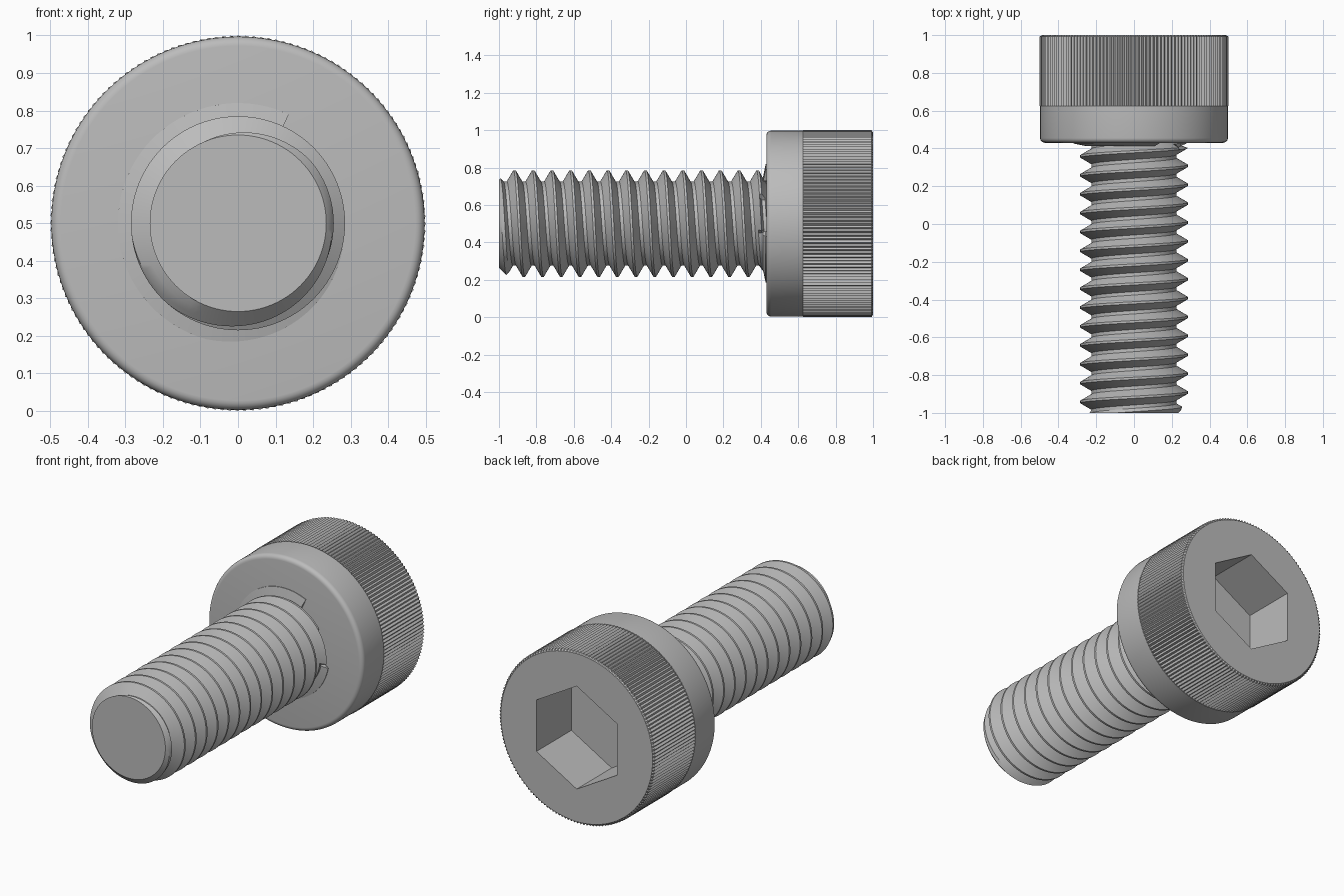
import bpy, bmesh, math

cube = bpy.data.objects.get("Cube")
if cube:
    bpy.data.objects.remove(cube, do_unlink=True)

steel = bpy.data.materials.new("grey_steel")
steel.use_nodes = True
GREY = (0.5, 0.5, 0.5, 1)
steel.diffuse_color = GREY
steel.node_tree.nodes["Principled BSDF"].inputs["Base Color"].default_value = GREY


def grid(name, cols, rows, point):
    """Sheet of quads wrapped around the bolt axis; point gives angle, radius, y."""
    bm = bmesh.new()

    def vert(c, r):
        a, rad, y = point(c, r)
        return bm.verts.new((rad * math.sin(a), y, 0.5 + rad * math.cos(a)))

    v = [[vert(c, r) for r in range(rows)] for c in range(cols)]
    for c in range(cols - 1):
        for r in range(rows - 1):
            bm.faces.new((v[c][r], v[c + 1][r], v[c + 1][r + 1], v[c][r + 1]))
    bmesh.ops.remove_doubles(bm, verts=bm.verts, dist=1e-5)
    bmesh.ops.holes_fill(bm, edges=bm.edges, sides=0)
    bmesh.ops.recalc_face_normals(bm, faces=bm.faces)
    mesh = bpy.data.meshes.new(name)
    bm.to_mesh(mesh)
    bm.free()
    mesh.materials.append(steel)
    obj = bpy.data.objects.new(name, mesh)
    bpy.context.collection.objects.link(obj)
    bpy.ops.object.select_all(action="DESELECT")
    obj.select_set(True)
    bpy.context.view_layer.objects.active = obj
    bpy.ops.object.shade_smooth_by_angle(angle=math.radians(30))
    return obj


# Head: rounded collar, knurled band and hexagonal socket in one turned sheet
TEETH = 156
HEAD_Y = 0.43
SOCKET = 0.258  # half the width across flats
fillet = [(0.472 + 0.025 * math.sin(t * math.pi / 10),
           HEAD_Y + 0.025 * (1 - math.cos(t * math.pi / 10))) for t in range(6)]
head_rows = ([("round", 0, HEAD_Y)] + [("round", r, y) for r, y in fillet]
             + [("round", 0.497, 0.625), ("knurl", 0.5, 0.625), ("knurl", 0.5, 0.992),
                ("round", 0.486, 1), ("hex", SOCKET, 1), ("hex", SOCKET, 0.68),
                ("round", 0, 0.68)])


def head_point(c, r):
    kind, rad, y = head_rows[r]
    a = c * math.pi / TEETH
    if kind == "knurl" and c % 2:
        rad -= 0.01
    if kind == "hex":
        rad /= math.cos(a % (math.pi / 3) - math.pi / 6)
    return a, rad, y


grid("socket_head", 2 * TEETH + 1, len(head_rows), head_point)

# Shank: right-handed helical thread with chamfered tip and short neck
PITCH, SEG, TURNS = 0.1, 96, 18
CREST, DEPTH, TIP = 0.285, 0.06, 0.235
offsets = [-0.041, -0.0235, -0.006, 0.006, 0.0235, 0.041]


def thread_point(c, r):
    turn, i = divmod(r, len(offsets))
    y = -1.117 + PITCH * (turn + c / SEG) + offsets[i]
    rad = CREST - DEPTH * (abs(offsets[i]) - 0.006) / 0.035
    if y <= -1:
        y, rad = -1, TIP
    rad = min(rad, TIP + y + 1)
    if y > 0.405:
        rad = min(rad, 0.25)
    if y > 0.45:
        y, rad = 0.45, 0.25
    return c * math.tau / SEG, rad, y


grid("threaded_shank", SEG + 1, TURNS * len(offsets), thread_point)

# Runout: tapering ridge where the thread meets the head
RUN = 72


def runout_point(c, r):
    t = min(c, RUN) / RUN
    rad = 0.25 if c in (0, RUN + 1) else 0.285 + 0.035 * min(1, t * 3)
    a = math.radians(100 + 285 * t)
    return (a,) + ((0.25, 0.412), (rad, 0.426), (rad, 0.44), (0.25, 0.44), (0.25, 0.412))[r]


grid("thread_runout", RUN + 2, 5, runout_point)
